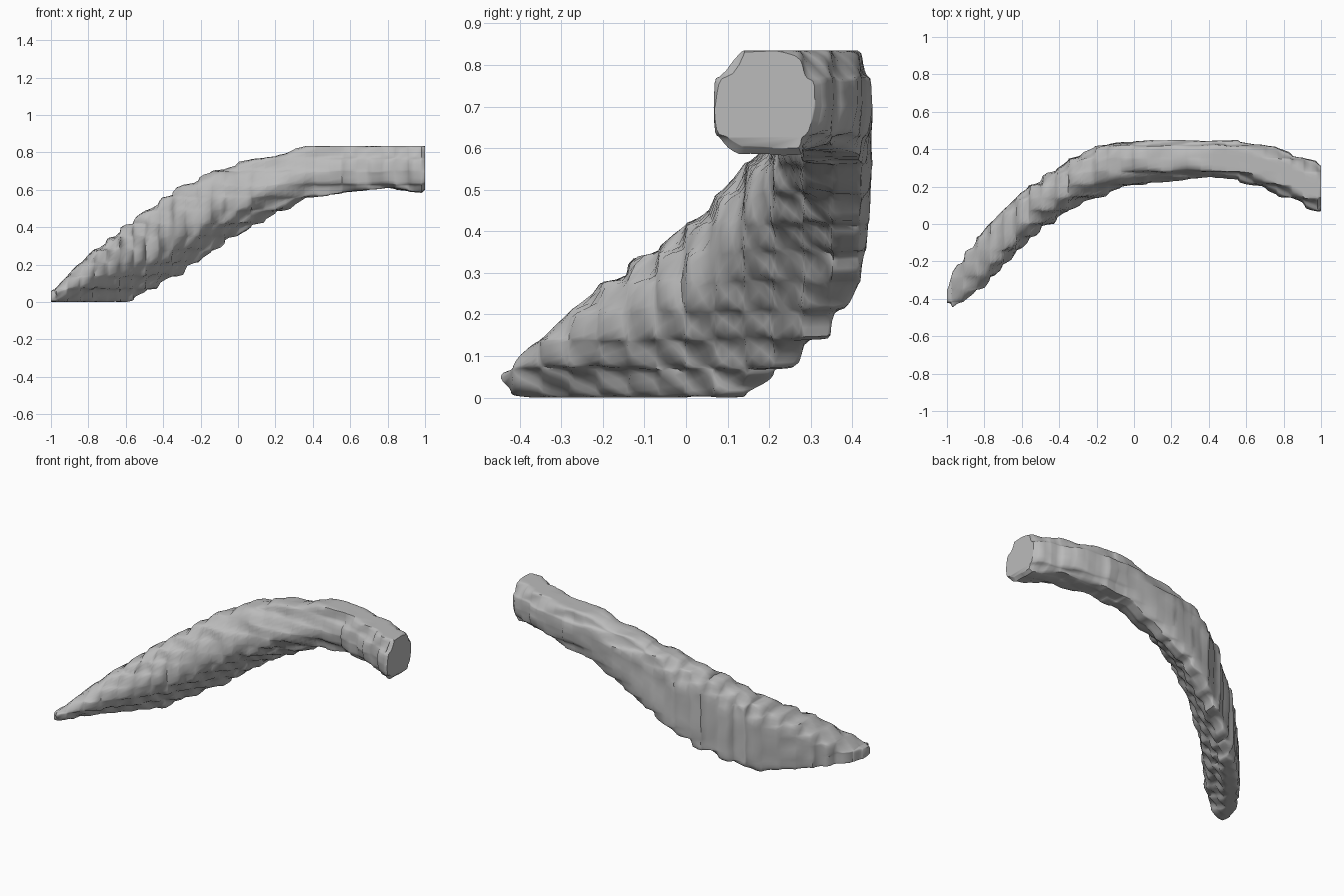
import bpy
import bmesh
from math import sin, pi, radians
from mathutils import Vector, noise

cube = bpy.data.objects.get("Cube")
if cube:
    bpy.data.objects.remove(cube)

# Stations along the horn: x, front y, back y, bottom z, top z
STATIONS = [
    (-1, -.42, -.35, .005, .05), (-.96, -.45, -.25, 0, .09),
    (-.8, -.33, -.03, 0, .25), (-.6, -.12, .17, .01, .41),
    (-.5, -.03, .24, .05, .48), (-.3, .1, .37, .16, .62),
    (-.1, .18, .44, .3, .71), (.1, .23, .45, .42, .765),
    (.4, .25, .45, .57, .835), (.55, .24, .45, .59, .835),
    (.8, .15, .39, .605, .835), (.98, .07, .32, .59, .835),
    (1, .08, .31, .6, .825),
]
# Half-size outlines (across, up): wedge with a flat back, and rounded butt
WEDGE = [(.9, -.95), (.35, -1), (-.2, -.73), (-.8, -.4), (-1, 0), (-.8, .5),
         (-.4, .9), (.2, 1), (.75, .88), (1, .45), (1, -.6)]
BUTT = [(.6, -1), (0, -1), (-.6, -1), (-.85, -.75), (-1, -.15), (-.88, .4),
        (-.45, 1), (.3, 1), (.78, .75), (1, .3), (.95, -.55)]
STEPS = 10    # rings between stations
CURVE = 5     # points between outline corners
TERRACE = .07


def spline(points):
    """Closed smooth curve through the points, kept inside the unit box."""
    n, curve = len(points), []
    for i in range(n):
        a, b, c, d = (points[(i + k) % n] for k in range(-1, 3))
        for s in range(CURVE):
            t = s / CURVE
            p = b + t * ((c - a) + t * ((2 * a - 5 * b + 4 * c - d)
                                        + t * (3 * b - a - 3 * c + d))) / 2
            curve.append([max(-1, min(1, w)) for w in p])
    return curve


def section(station):
    x, front, back, low, high = station
    blend = min(1, max(0, x / .5))
    outline = [Vector(a).lerp(Vector(b), blend) for a, b in zip(WEDGE, BUTT)]
    return [Vector((x, (front + back + u * (back - front)) / 2,
                    (low + high + v * (high - low)) / 2))
            for u, v in spline(outline)]


def weather(p):
    """Draw the surface softly towards regular steps and add faint lumps."""
    lump = noise.noise_vector(p * 11) * .008
    q = [w - TERRACE * .13 * sin(2 * pi * w / TERRACE) for w in p]
    x = p.x if abs(p.x) > .97 else q[0] + lump.x
    return Vector((x, q[1] + lump.y, max(0, min(.835, q[2] + lump.z))))


# Loft the horn through evenly spaced rings between stations
bm = bmesh.new()
rings = []
for here, there in zip(STATIONS, STATIONS[1:]):
    for s in range(STEPS):
        mix = Vector(here).lerp(Vector(there), s / STEPS)
        rings.append([bm.verts.new(weather(p)) for p in section(mix)])
rings.append([bm.verts.new(weather(p)) for p in section(STATIONS[-1])])
for r, s in zip(rings, rings[1:]):
    for i in range(len(r)):
        j = (i + 1) % len(r)
        bm.faces.new((r[i], r[j], s[j], s[i]))
bm.faces.new(rings[0])
bm.faces.new(rings[-1])
bmesh.ops.recalc_face_normals(bm, faces=bm.faces)
mesh = bpy.data.meshes.new("curved_horn")
bm.to_mesh(mesh)
bm.free()
horn = bpy.data.objects.new("curved_horn", mesh)
bpy.context.collection.objects.link(horn)

# Plain grey surface
grey = bpy.data.materials.new("plain_grey")
grey.use_nodes = True
colour = (.5, .5, .5, 1)
grey.diffuse_color = colour
grey.node_tree.nodes["Principled BSDF"].inputs["Base Color"].default_value = colour
mesh.materials.append(grey)

# Smooth shading with a crisp butt end
bpy.ops.object.select_all(action="DESELECT")
horn.select_set(True)
bpy.context.view_layer.objects.active = horn
bpy.ops.object.shade_smooth_by_angle(angle=radians(50))
